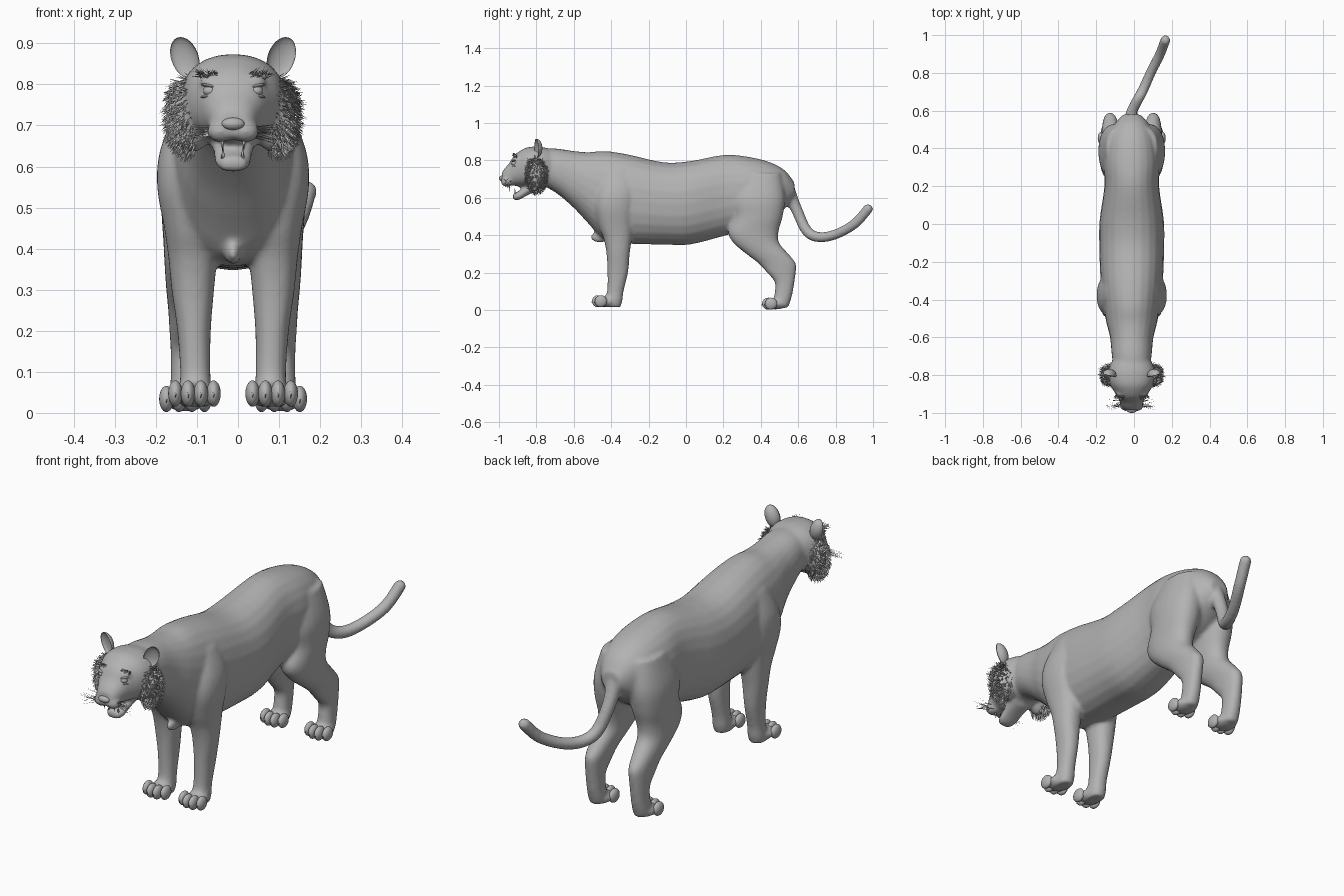
import bpy
import bmesh
import math
import random
from mathutils import Vector, Matrix

random.seed(4)
if "Cube" in bpy.data.objects:
    bpy.data.objects.remove(bpy.data.objects["Cube"])

CX = -0.012  # centre line of the animal
SIDES = (-1, 1)

grey = bpy.data.materials.new("plain_grey")
grey.use_nodes = True
COLOUR = (0.45, 0.45, 0.45, 1)
grey.diffuse_color = COLOUR
grey.node_tree.nodes["Principled BSDF"].inputs["Base Color"].default_value = COLOUR


def finish(bm, name, smooth=True):
    bmesh.ops.recalc_face_normals(bm, faces=bm.faces)
    for f in bm.faces:
        f.smooth = smooth
    mesh = bpy.data.meshes.new(name)
    bm.to_mesh(mesh)
    bm.free()
    mesh.materials.append(grey)
    obj = bpy.data.objects.new(name, mesh)
    bpy.context.collection.objects.link(obj)
    return obj


def resample(rows, steps=4):
    """Catmull-Rom interpolation through rows of numbers."""
    pts = [rows[0]] + list(rows) + [rows[-1]]
    out = []
    for a, b, c, d in zip(pts, pts[1:], pts[2:], pts[3:]):
        for k in range(steps):
            t = k / steps
            out.append([0.5 * (2 * q + (r - p) * t + (2 * p - 5 * q + 4 * r - s) * t * t
                               + (3 * q - p - 3 * r + s) * t ** 3)
                        for p, q, r, s in zip(a, b, c, d)])
    return out + [list(rows[-1])]


def skin(bm, rings):
    loops = [[bm.verts.new(p) for p in ring] for ring in rings]
    n = len(loops[0])
    for a, b in zip(loops, loops[1:]):
        for i in range(n):
            bm.faces.new((a[i], a[(i + 1) % n], b[(i + 1) % n], b[i]))
    bm.faces.new(loops[0])
    bm.faces.new(loops[-1])


def oval(w, h, n=24, p=0.9):
    for i in range(n):
        c, s = math.cos(math.tau * i / n), math.sin(math.tau * i / n)
        yield (w * math.copysign(abs(c) ** p, c), h * math.copysign(abs(s) ** p, s))


def loft_y(bm, rows):
    """Rows are y, centre z, half width, half height."""
    skin(bm, [[(CX + u, y, z + v) for u, v in oval(w, h)] for y, z, w, h in resample(rows)])


def loft_z(bm, rows, side):
    """Rows are z, x, y, half width, half depth."""
    skin(bm, [[(CX + side * x + u, y + v, z) for u, v in oval(w, d)]
              for z, x, y, w, d in resample(rows)])


def ball(bm, centre, radii, turn=Matrix()):
    x, y, z = centre
    m = Matrix.Translation((CX + x, y, z)) @ turn @ Matrix.Diagonal((*radii, 1))
    return bmesh.ops.create_uvsphere(bm, u_segments=24, v_segments=14, radius=1, matrix=m)["verts"]


def spike(bm, root, direction, length, radius):
    """Thin three-sided tapered hair or tooth."""
    d = Vector(direction).normalized()
    root = Vector(root) + Vector((CX, 0, 0))
    u = d.orthogonal().normalized()
    v = d.cross(u)
    base = [bm.verts.new(root + radius * (u * math.cos(a) + v * math.sin(a)))
            for a in (0, math.tau / 3, 2 * math.tau / 3)]
    tip = bm.verts.new(root + d * length)
    bm.faces.new(base)
    for i in range(3):
        bm.faces.new((base[i], base[(i + 1) % 3], tip))


# Trunk and neck
skin_bm = bmesh.new()
loft_y(skin_bm, [
    (-.80, .77, .09, .09), (-.70, .747, .105, .117), (-.60, .698, .115, .152),
    (-.52, .652, .135, .192), (-.43, .61, .15, .24), (-.30, .592, .165, .238),
    (-.12, .57, .172, .22), (.02, .573, .17, .223), (.20, .612, .145, .217),
    (.33, .625, .15, .195), (.45, .635, .13, .155), (.53, .645, .09, .10),
    (.58, .64, .045, .04)])
ball(skin_bm, (0, -.46, .39), (.02, .05, .03))

# Skull and muzzle, then lower jaw
loft_y(skin_bm, [
    (-.70, .765, .09, .09), (-.76, .765, .12, .105), (-.80, .762, .128, .112),
    (-.85, .765, .115, .105), (-.89, .755, .092, .095), (-.92, .745, .075, .08),
    (-.945, .725, .062, .06), (-.97, .712, .05, .045), (-.985, .705, .035, .03)])
loft_y(skin_bm, [(-.79, .68, .06, .04), (-.85, .642, .05, .03),
                 (-.895, .612, .044, .024), (-.925, .607, .03, .018)])

# Tail as a swept chain of balls
for x, y, z, r in resample([
        (0, .54, .65, .04), (0, .59, .54, .031), (.025, .645, .425, .029),
        (.06, .71, .39, .028), (.10, .80, .405, .027), (.15, .90, .46, .027),
        (.178, .973, .54, .027)], 9):
    ball(skin_bm, (x, y, z), (r, r, r))

# Paired body masses: legs, paws, cheeks, brows, whisker pads
FRONT_LEG = [
    (.75, .08, -.36, .055, .08), (.64, .098, -.37, .08, .112), (.55, .105, -.38, .08, .11),
    (.45, .10, -.375, .068, .092), (.38, .098, -.365, .06, .075), (.30, .098, -.363, .052, .062),
    (.20, .095, -.365, .041, .055), (.10, .092, -.378, .037, .044), (.05, .092, -.39, .04, .05),
    (.015, .092, -.395, .035, .045)]
HIND_LEG = [
    (.73, .065, .40, .07, .11), (.60, .088, .385, .085, .145), (.50, .095, .385, .08, .132),
    (.42, .10, .36, .07, .135), (.36, .105, .375, .062, .123), (.30, .11, .435, .053, .113),
    (.25, .113, .487, .045, .10), (.20, .115, .51, .04, .077), (.15, .116, .527, .036, .053),
    (.09, .116, .522, .036, .048), (.04, .116, .51, .038, .046), (.012, .116, .505, .033, .04)]
PAWS = [(.094, -.43, .017), (.116, .48, .004)]  # x, y, sole height
for s in SIDES:
    loft_z(skin_bm, FRONT_LEG, s)
    loft_z(skin_bm, HIND_LEG, s)
    for x, y, z in PAWS:
        ball(skin_bm, (s * x, y, z + .027), (.052, .06, .028))
    ball(skin_bm, (s * .098, -.80, .72), (.055, .052, .085))
    ball(skin_bm, (s * .05, -.905, .808), (.032, .02, .014))
    ball(skin_bm, (s * .03, -.958, .686), (.034, .033, .028))

body = finish(skin_bm, "body")
remesh = body.modifiers.new("merge", "REMESH")
remesh.mode = "VOXEL"
remesh.voxel_size = 0.009
remesh.use_smooth_shade = True
relax = body.modifiers.new("relax", "SMOOTH")
relax.factor = 0.5
relax.iterations = 6

# Toes with a small claw on each
toes = bmesh.new()
for s in SIDES:
    for x, y, z in PAWS:
        for k in (-1.5, -.5, .5, 1.5):
            out = abs(k) > 1
            centre = (s * x + k * .031, y - (.025 if out else .04), z + .03)
            ball(toes, centre, (.0175, .033, .032))
            cx, cy, cz = centre
            spike(toes, (cx, cy - .027, cz + .008), (0, -.5, -1), .022, .005)
finish(toes, "toes")

# Cupped ears leaning outward
for s, side in zip(SIDES, ("right", "left")):
    ear = bmesh.new()
    verts = ball(ear, (0, 0, 0), (1, 1, 1))
    turn = Matrix.Rotation(s * .35, 4, "Y") @ Matrix.Rotation(s * .3, 4, "Z")
    place = (Matrix.Translation((CX + s * .118, -.80, .865)) @ turn
             @ Matrix.Diagonal((.034, .032, .052, 1)))
    for v in verts:
        p = v.co - Vector((CX, 0, 0))
        if p.y < 0:
            p.y *= -.5
        v.co = place @ p
    finish(ear, side + "_ear")

# Eyes, lids and nose
eyes = bmesh.new()
lids = bmesh.new()
for s in SIDES:
    ball(eyes, (s * .056, -.915, .784), (.017, .018, .014))
    for tilt, dz in ((.2, .012), (-.15, -.012)):
        ball(lids, (s * .057, -.918, .784 + dz), (.022, .013, .0045),
             Matrix.Rotation(-s * tilt, 4, "Y"))
finish(eyes, "eyes")
finish(lids, "eyelids")
nose = bmesh.new()
ball(nose, (0, -.984, .704), (.028, .016, .015))
finish(nose, "nose")

# Tongue and canine teeth
tongue = bmesh.new()
ball(tongue, (0, -.875, .635), (.026, .045, .01), Matrix.Rotation(.45, 4, "X"))
finish(tongue, "tongue")
teeth = bmesh.new()
for s in SIDES:
    spike(teeth, (s * .026, -.945, .668), (0, 0, -1), .034, .006)
    spike(teeth, (s * .024, -.912, .618), (0, -.1, 1), .034, .006)
finish(teeth, "teeth")

# Cheek ruff, brow tufts and whiskers
ruff = bmesh.new()
brows = bmesh.new()
whiskers = bmesh.new()
for s in SIDES:
    for _ in range(800):
        n = Vector((random.uniform(-.15, 1) * s, random.uniform(-1, .9), random.uniform(-1, 1)))
        n.normalize()
        root = (s * .103 + n.x * .053, -.80 + n.y * .052, .725 + n.z * .09)
        comb = n * .5 + Vector((s * .35, random.uniform(-.3, .2), random.uniform(-.9, -.2)))
        spike(ruff, root, comb, random.uniform(.018, .032), .0022)
    for _ in range(45):
        root = (s * random.uniform(.035, .085), -.905, random.uniform(.812, .828))
        spike(brows, root, (s * random.uniform(.2, 1), -.8, random.uniform(0, .8)),
              random.uniform(.02, .035), .0015)
    for _ in range(20):
        root = (s * random.uniform(.04, .055), random.uniform(-.97, -.935), random.uniform(.67, .70))
        spike(whiskers, root, (s, random.uniform(-.35, .25), random.uniform(-.35, .15)),
              random.uniform(.06, .10), .0012)
finish(ruff, "cheek_ruff", False)
finish(brows, "brow_tufts", False)
finish(whiskers, "whiskers", False)
